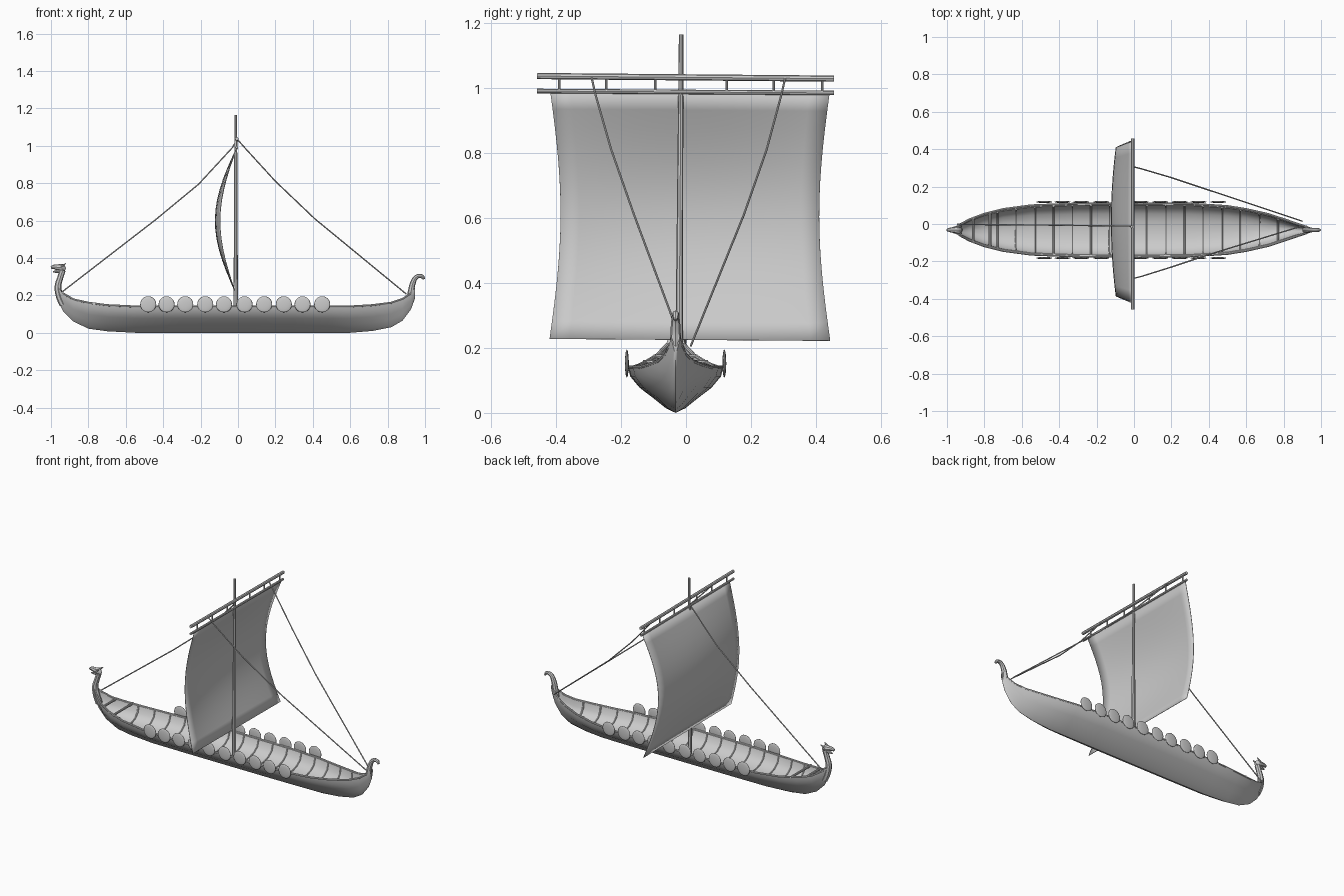
import bpy, bmesh, math

if "Cube" in bpy.data.objects:
    bpy.data.objects.remove(bpy.data.objects["Cube"])

CY = -0.032  # centre line of the hull in y
wood = bpy.data.materials.new("plain grey")
wood.diffuse_color = (0.6, 0.6, 0.6, 1)
wood.use_nodes = True
wood.node_tree.nodes["Principled BSDF"].inputs["Base Color"].default_value = wood.diffuse_color


def finish(ob, angle=40):
    ob.data.materials.clear()
    ob.data.materials.append(wood)
    bpy.ops.object.select_all(action='DESELECT')
    ob.select_set(True)
    bpy.context.view_layer.objects.active = ob
    bpy.ops.object.shade_smooth_by_angle(angle=math.radians(angle))
    return ob


def mesh_from(bm, name, angle=40):
    me = bpy.data.meshes.new(name)
    bm.to_mesh(me)
    bm.free()
    ob = bpy.data.objects.new(name, me)
    bpy.context.collection.objects.link(ob)
    return finish(ob, angle)


def tube(name, pts, radii, smooth_path=False):
    """Round bar along a path, with one radius or a radius per point."""
    if not isinstance(radii, (list, tuple)):
        radii = [radii] * len(pts)
    cu = bpy.data.curves.new(name, 'CURVE')
    cu.dimensions = '3D'
    cu.bevel_depth = 1
    cu.bevel_resolution = 2
    cu.use_fill_caps = True
    if smooth_path:
        sp = cu.splines.new('BEZIER')
        sp.bezier_points.add(len(pts) - 1)
        sp.resolution_u = 5
        for bp, p, r in zip(sp.bezier_points, pts, radii):
            bp.co, bp.radius = p, r
            bp.handle_left_type = bp.handle_right_type = 'AUTO'
    else:
        sp = cu.splines.new('POLY')
        sp.points.add(len(pts) - 1)
        for sp_pt, p, r in zip(sp.points, pts, radii):
            sp_pt.co, sp_pt.radius = (*p, 1), r
    ob = bpy.data.objects.new(name, cu)
    bpy.context.collection.objects.link(ob)
    bpy.ops.object.select_all(action='DESELECT')
    ob.select_set(True)
    bpy.context.view_layer.objects.active = ob
    bpy.ops.object.convert(target='MESH')
    return finish(bpy.context.object)


# Hull stations: x, keel height, gunwale height, half width
STATIONS = [
    (-.968, .18, .25, .014), (-.935, .115, .21, .03), (-.88, .06, .178, .06),
    (-.80, .022, .16, .09), (-.70, .008, .147, .115), (-.55, 0, .14, .135),
    (-.30, 0, .14, .145), (0, 0, .14, .147), (.30, 0, .14, .144),
    (.50, 0, .14, .131), (.60, 0, .14, .115), (.72, .01, .147, .088),
    (.82, .03, .16, .055), (.88, .065, .18, .034), (.925, .125, .21, .02),
    (.945, .18, .24, .013)]
OUTER = [(0, 0), (.2, .1), (.45, .31), (.75, .55), (.95, .8), (1, 1)]
INNER = [(1, 1), (.9, .72), (.65, .54), (.35, .45), (0, .42)]


def station(x):
    for a, b in zip(STATIONS, STATIONS[1:]):
        if x <= b[0]:
            t = (x - a[0]) / (b[0] - a[0])
            return [p + (q - p) * t for p, q in zip(a, b)]
    return STATIONS[-1]


def section(x):
    """Half section from keel, over the gunwale, to the middle of the floor."""
    _, k, s, w = station(x)
    wi = w - min(.013, w * .35)
    out = [(u * w, k + v * (s - k)) for u, v in OUTER]
    inn = [(u * wi, k + v * (s - k)) for u, v in INNER]
    return out, inn


# Hull shell
bm = bmesh.new()
rings = []
for st in STATIONS:
    out, inn = section(st[0])
    half = out + inn
    loop = half + [(-y, z) for y, z in half[-2:0:-1]]
    rings.append([bm.verts.new((st[0], CY + y, z)) for y, z in loop])
n = len(rings[0])
for a, b in zip(rings, rings[1:]):
    for i in range(n):
        bm.faces.new((a[i], a[(i + 1) % n], b[(i + 1) % n], b[i]))
bm.faces.new(rings[0])
bm.faces.new(rings[-1][::-1])
bmesh.ops.recalc_face_normals(bm, faces=bm.faces)
mesh_from(bm, "hull", 50)

# Ribs across the floor
for i in range(16):
    x = -.73 + i * .1
    inn = section(x)[1]
    path = inn + [(-y, z) for y, z in inn[-2::-1]]
    tube("rib", [(x, CY + y, z) for y, z in path], .005)

# Gunwale rails and two cross beams near the bow
for s in (-1, 1):
    tube("gunwale_rail", [(st[0], CY + s * (st[3] - .004), st[2]) for st in STATIONS[1:-1]], .006)
for x, w in ((-.86, .068), (-.77, .1)):
    z = station(x)[2]
    tube("cross_beam", [(x, CY - w, z), (x, CY + w, z)], .007)

# Bow neck and beast head
tube("bow_neck", [(-.935, CY, .15), (-.955, CY, .2), (-.962, CY, .25),
                  (-.95, CY, .295), (-.937, CY, .335)], [.02, .02, .018, .016, .016], True)
tube("head_upper_jaw", [(-.922, CY, .338), (-.94, CY, .347), (-.965, CY, .35), (-.985, CY, .352),
                        (-1.0, CY, .348)], [.008, .02, .016, .012, .007], True)
tube("head_lower_jaw", [(-.945, CY, .335), (-.965, CY, .328), (-.988, CY, .326)], [.013, .009, .004])
for s in (-1, 1):
    tube("ear", [(-.945, CY + s * .013, .355), (-.92, CY + s * .02, .37)], [.008, .002])

# Curled stern tail
tube("stern_tail", [(.915, CY, .17), (.925, CY, .22), (.935, CY, .265), (.952, CY, .296),
                    (.973, CY, .304), (.987, CY, .298), (.994, CY, .286)],
     [.016, .017, .015, .012, .011, .010, .006], True)

# Mast and yards
tube("mast", [(-.012, -.022, .04), (-.012, -.015, 1.165)], [.0125, .007])
tube("upper_yard", [(-.006, -.458, 1.037), (-.006, .456, 1.029)], .0095)
tube("lower_yard", [(-.008, -.458, .991), (-.008, .456, .985)], .007)
for y in (-.39, -.245, -.095, .125, .27, .42):
    tube("yard_tie", [(-.007, y, .988), (-.007, y, 1.033)], .004)

# Billowing sail
bm = bmesh.new()
NU, NV = 14, 14
grid = []
for j in range(NV + 1):
    v = j / NV
    belly = math.sin(math.pi * v)
    row = []
    for i in range(NU + 1):
        u = 2 * i / NU - 1
        half = .43 - .033 * belly + .002 * (1 - v)
        x = -.018 + .01 * v - belly * (.109 - .026 * u * u)
        row.append(bm.verts.new((x, .012 + u * half, .225 + .762 * v - .003 * u)))
    grid.append(row)
for a, b in zip(grid, grid[1:]):
    for i in range(NU):
        bm.faces.new((a[i], a[i + 1], b[i + 1], b[i]))
sail = mesh_from(bm, "sail", 60)
mod = sail.modifiers.new("cloth_thickness", 'SOLIDIFY')
mod.thickness = .003
mod.offset = 0

# Stays: one to the bow, two to the stern
tube("bow_stay", [(-.005, -.012, 1.035), (-.03, -.011, .99), (-.21, -.009, .795),
                  (-.44, -.006, .605), (-.945, -.002, .215)], .0035)
for name, ys in (("stern_stay_left", (-.29, -.28, -.23, -.16, -.01)),
                 ("stern_stay_right", (.305, .295, .248, .178, .015))):
    xz = ((0, 1.03), (.04, .985), (.2, .81), (.41, .61), (.9, .207))
    tube(name, [(x, y, z) for (x, z), y in zip(xz, ys)], .0035)

# Round domed shields along both sides
for side in (-1, 1):
    for x in (-.48, -.382, -.282, -.175, -.075, .035, .14, .245, .345, .45):
        bpy.ops.mesh.primitive_uv_sphere_add(segments=20, ring_count=10, radius=1,
                                             location=(x, CY + side * .15, .152))
        ob = bpy.context.object
        ob.name = "shield"
        ob.scale = (.043, .006, .043)
        bpy.ops.object.transform_apply(location=False, rotation=False, scale=True)
        finish(ob, 180)
